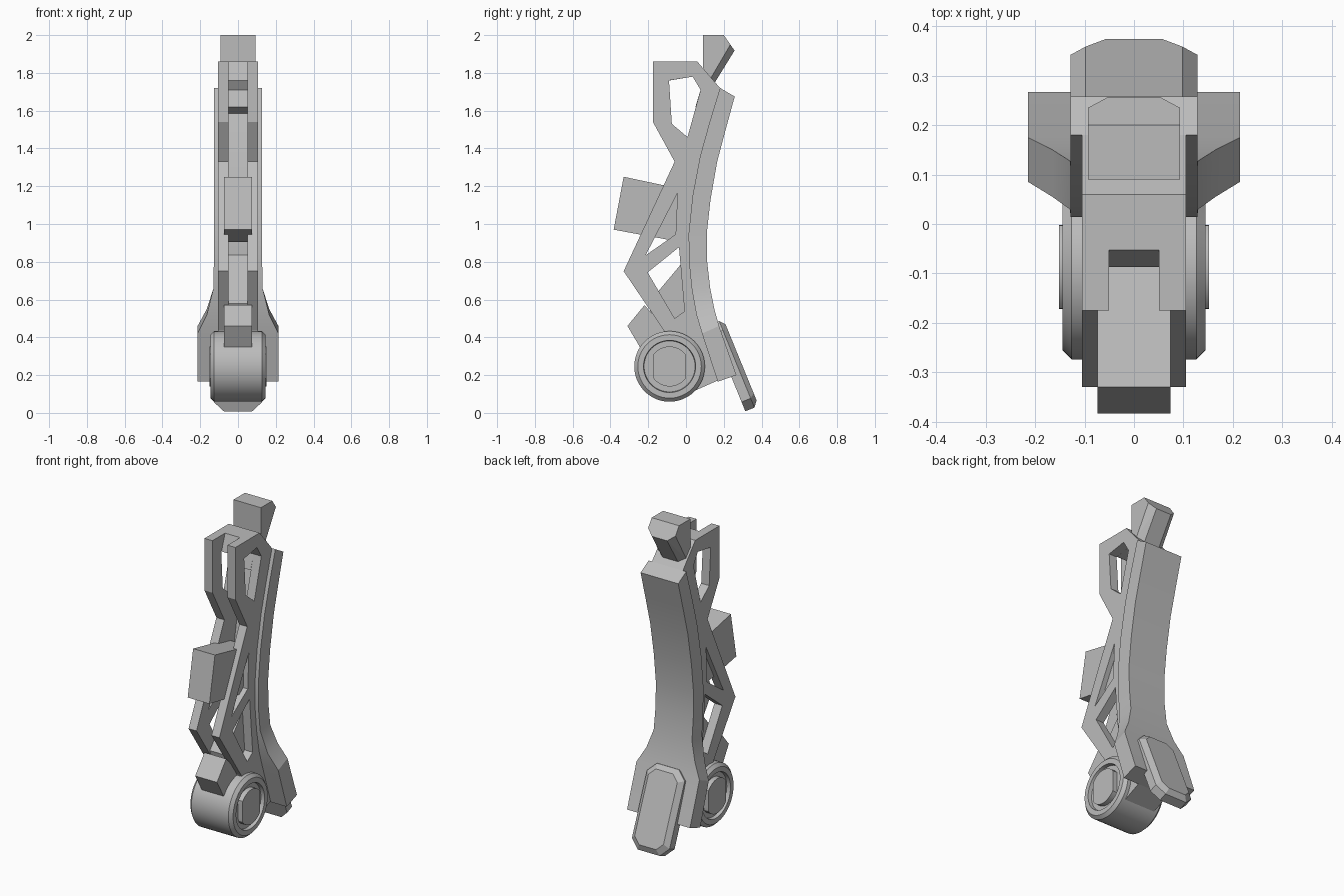
import bpy, bmesh, math
from mathutils import Vector

if "Cube" in bpy.data.objects:
    bpy.data.objects.remove(bpy.data.objects["Cube"])

GREY = (0.5, 0.5, 0.5, 1)
mat = bpy.data.materials.new("plain_grey")
mat.use_nodes = True
mat.diffuse_color = GREY
mat.node_tree.nodes["Principled BSDF"].inputs["Base Color"].default_value = GREY


def finish(bm, name, smooth=None):
    bmesh.ops.recalc_face_normals(bm, faces=bm.faces[:])
    mesh = bpy.data.meshes.new(name)
    bm.to_mesh(mesh)
    bm.free()
    ob = bpy.data.objects.new(name, mesh)
    bpy.context.collection.objects.link(ob)
    mesh.materials.append(mat)
    if smooth:
        bpy.ops.object.select_all(action="DESELECT")
        ob.select_set(True)
        bpy.context.view_layer.objects.active = ob
        bpy.ops.object.shade_smooth_by_angle(angle=math.radians(smooth))
    return ob


def slab(name, x0, x1, outline, holes=()):
    """Side profile (y, z), with optional holes, extruded from x0 to x1."""
    bm = bmesh.new()
    for loop in (outline, *holes):
        vs = [bm.verts.new((x0, y, z)) for y, z in loop]
        for a, b in zip(vs, vs[1:] + vs[:1]):
            bm.edges.new((a, b))
    bmesh.ops.triangle_fill(bm, edges=bm.edges[:], use_beauty=True, normal=(1, 0, 0))
    ext = bmesh.ops.extrude_face_region(bm, geom=bm.faces[:], use_keep_orig=True)
    moved = [v for v in ext["geom"] if isinstance(v, bmesh.types.BMVert)]
    bmesh.ops.translate(bm, verts=moved, vec=(x1 - x0, 0, 0))
    return finish(bm, name)


def hull(name, points):
    bm = bmesh.new()
    for p in points:
        bm.verts.new(p)
    res = bmesh.ops.convex_hull(bm, input=bm.verts[:])
    bmesh.ops.delete(bm, geom=list(set(res["geom_interior"])), context="VERTS")
    bmesh.ops.dissolve_limit(bm, angle_limit=0.03, verts=bm.verts[:], edges=bm.edges[:])
    return finish(bm, name)


def loft(name, rings, smooth, cap=True):
    """Skin a list of closed rings."""
    bm = bmesh.new()
    rows = [[bm.verts.new(p) for p in r] for r in rings]
    n = len(rows[0])
    for a, b in zip(rows, rows[1:]):
        for i in range(n):
            j = (i + 1) % n
            bm.faces.new((a[i], a[j], b[j], b[i]))
    if cap:
        bm.faces.new(rows[0])
        bm.faces.new(rows[-1])
    return finish(bm, name, smooth)


# Curved back rail, flaring at the foot
rail = [  # front y, z, back y, z, half width
    (.18, 1.72, .258, 1.675, .128), (.125, 1.54, .21, 1.50, .128),
    (.075, 1.36, .165, 1.33, .128), (.035, 1.15, .13, 1.13, .128),
    (.014, .95, .11, .95, .128), (.016, .80, .112, .80, .128),
    (.03, .66, .128, .66, .13), (.055, .52, .15, .55, .165),
    (.085, .42, .175, .46, .214), (.168, .165, .267, .20, .214)]
loft("back_rail", [[(-w, fy, fz), (w, fy, fz), (w, by, bz), (-w, by, bz)]
                   for fy, fz, by, bz, w in rail], 25)

# Pair of pierced side plates
plate = [(-.175, 1.86), (.06, 1.86), (.18, 1.72), (.15, 1.5), (.08, 1.15), (.06, .8),
         (.11, .5), (.18, .2), (.165, .17), (.03, .11), (-.12, .44), (-.33, .75),
         (-.06, 1.33), (-.175, 1.54)]
holes = [[(-.09, 1.76), (.035, 1.78), (.077, 1.71), (.008, 1.46), (-.075, 1.53)],
         [(-.045, 1.163), (-.055, .945), (-.214, .834)],
         [(-.203, .744), (-.037, .877), (-.008, .538), (-.06, .5)]]
for side, s in (("left", 1), ("right", -1)):
    slab(side + "_side_plate", s * .051, s * .105, plate, holes)

# Filler pieces between the plates
slab("top_bridge", -.051, .051,
     [(-.053, 1.86), (.06, 1.86), (.18, 1.72), (.15, 1.58), (.05, 1.62),
      (.077, 1.71), (.035, 1.78), (-.087, 1.76)])
slab("lower_web", -.051, .051,
     [(.06, .84), (.018, .84), (-.2, .58), (-.1, .2), (.03, .11), (.165, .17), (.15, .4)])
slab("lower_block", -.074, .074,
     [(-.22, .57), (-.31, .46), (-.245, .35), (-.1, .3), (-.08, .42)])
slab("middle_block", -.074, .074, [(-.33, 1.25), (-.383, .97), (-.03, .905), (0, 1.18)])

# Head block with clipped rear corners
side_pts = [(.09, 2), (.2, 2), (.235, 1.95), (.13, 1.77), (.09, 1.82)]
rear_pts = [(.257, 1.918), (.147, 1.74)]
hull("head_block", [(s * x, y, z) for s in (-1, 1)
                    for x, pts in ((.093, side_pts), (.052, rear_pts)) for y, z in pts])

# Tilted heel guard, an octagon with a bevelled outer face
along, out = Vector((0, .378, -.926)), Vector((0, .926, .378))
guard = []
for n, w, s0, s1, cut in ((.294, .128, -.384, .111, .053), (.346, .128, -.384, .111, .053),
                          (.371, .098, -.355, .08, .04)):
    for sx in (-1, 1):
        for x, a, b in ((w, s0 + cut, s1 - cut), (w - cut, s0, s1)):
            guard += [along * t + out * n + Vector((sx * x, 0, 0)) for t in (a, b)]
hull("heel_guard", guard)

# Wheel with a recessed face
CY, CZ, SEG = -.087, .246, 48


def circle(x, r, flat=9):
    pts = []
    for i in range(SEG):
        a = 2 * math.pi * i / SEG
        pts.append((x, CY + max(-flat, min(flat, r * math.cos(a))), CZ + r * math.sin(a)))
    return pts


half = [(.122, .12), (.122, .135), (.145, .138), (.145, .168), (.126, .187)]
profile = [(-x, r) for x, r in half] + [(x, r) for x, r in reversed(half)]
loft("wheel", [circle(x, r) for x, r in profile], 30)

# Hub caps with flattened sides
loft("hub_cap", [circle(x, .106, .085) for x in (-.152, .152)], 30)
